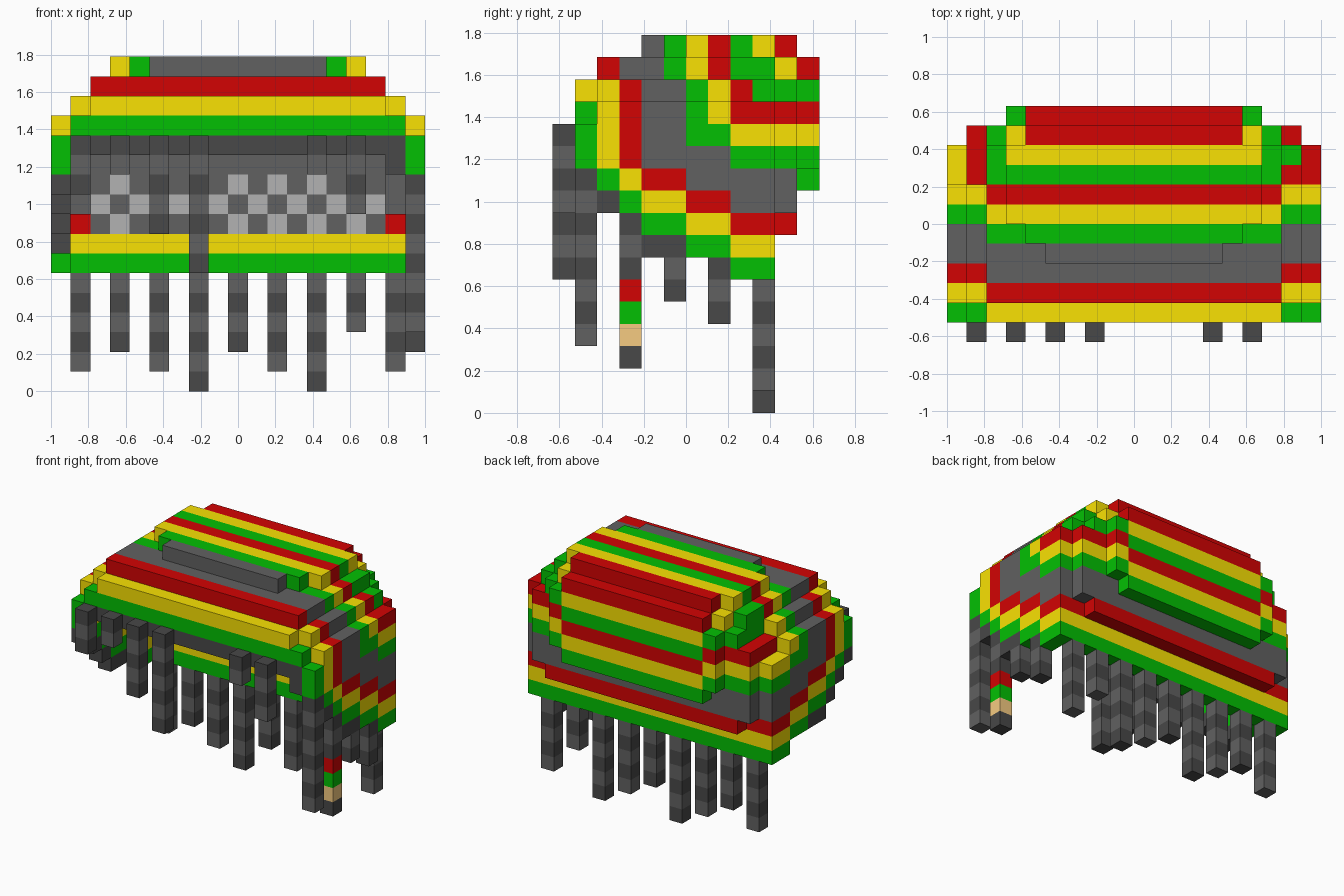
import bpy, bmesh

if "Cube" in bpy.data.objects:
    bpy.data.objects.remove(bpy.data.objects["Cube"])

V = 2 / 19                                  # voxel size: 19 wide, 12 deep, 17 high
COLORS = {'R': (.65, .001, .001, 1), 'Y': (.95, .76, .001, 1), 'G': (.001, .53, .001, 1),
          '-': (.12, .12, .12, 1), 'd': (.065, .065, .065, 1), 'l': (.45, .45, .45, 1),
          't': (.92, .60, .22, 1)}
NAMES = {'R': 'red', 'Y': 'yellow', 'G': 'green', '-': 'grey', 'd': 'dark_grey', 'l': 'light_grey', 't': 'tan'}
KEYS = list(COLORS)
MATS = []
for k in KEYS:
    m = bpy.data.materials.new(NAMES[k])
    m.diffuse_color = COLORS[k]
    m.use_nodes = True
    m.node_tree.nodes["Principled BSDF"].inputs["Base Color"].default_value = m.diffuse_color
    MATS.append(m)

cells = {}                                  # (x, y, z) -> (part, colour)


def fill(part, xs, ys, zs, col):
    """Fill inclusive index ranges with one colour."""
    for x in range(xs[0], xs[1] + 1):
        for y in range(ys[0], ys[1] + 1):
            for z in range(zs[0], zs[1] + 1):
                cells[x, y, z] = (part, col)


def sym(part, x, y, z, col):
    """One voxel and its mirror image."""
    for i in (x, 18 - x):
        cells[i, y, z] = (part, col)


def lock(x, y, z0, z1):
    """Hanging strand with alternating shades."""
    for z in range(z0, z1 + 1):
        cells[x, y, z] = ('hair_locks', '-' if (z + (y == 5)) % 2 else 'd')


def build(part):
    """Mesh the exposed voxel faces of a part, then merge flat areas."""
    bm = bmesh.new()
    for c, (p, col) in cells.items():
        if p != part:
            continue
        for ax in range(3):
            for s in (-1, 1):
                n = list(c)
                n[ax] += s
                if tuple(n) in cells:
                    continue
                a, b = (ax + 1) % 3, (ax + 2) % 3
                quad = []
                for da, db in ((0, 0), (1, 0), (1, 1), (0, 1))[::s]:
                    q = list(c)
                    q[ax] += (s + 1) // 2
                    q[a] += da
                    q[b] += db
                    quad.append(bm.verts.new(((q[0] - 9.5) * V, (q[1] - 6) * V, q[2] * V)))
                bm.faces.new(quad).material_index = KEYS.index(col)
    bmesh.ops.remove_doubles(bm, verts=bm.verts, dist=1e-4)
    bmesh.ops.dissolve_limit(bm, angle_limit=.01, verts=bm.verts, edges=bm.edges, delimit={'MATERIAL'})
    me = bpy.data.meshes.new(part)
    bm.to_mesh(me)
    bm.free()
    for m in MATS:
        me.materials.append(m)
    bpy.context.collection.objects.link(bpy.data.objects.new(part, me))


# Side walls: stripes running front to back, (height, first depth index, colours)
for z, y0, row in ((13, 2, 'YR--GYRR'), (12, 1, 'GYR--GGYY'), (11, 1, 'GYR----GG'), (10, 2, 'GYRR----'),
                   (9, 3, 'GYYRR--'), (8, 4, 'GGYYRR'), (7, 6, 'GGYY'), (6, 8, 'GG')):
    for i, col in enumerate(row):
        sym('hat_sides', 0, y0 + i, z, col)

# Stepped shoulders between the sides and the crown
for i, col in enumerate('YR--GYRG'):
    sym('hat_crown', 1, 2 + i, 14, col)
for i, col in enumerate('R--GYRGG'):
    sym('hat_crown', 2, 2 + i, 15, col)
# The left rear shoulder is one step lower
for y in (8, 9):
    del cells[0, y, 13], cells[1, y, 14]
    cells[1, y, 13] = ('hat_crown', 'R')
    cells[2, y, 14] = ('hat_crown', 'G')

# Crown: stripes across the width
fill('hat_crown', (3, 15), (2, 2), (15, 15), 'R')
fill('hat_crown', (3, 15), (3, 4), (15, 15), '-')
fill('hat_crown', (3, 15), (5, 5), (15, 15), 'G')
fill('hat_crown', (5, 13), (4, 4), (16, 16), '-')
fill('hat_crown', (4, 14), (5, 5), (16, 16), 'G')
for y, col in zip(range(6, 10), 'YRGY'):
    fill('hat_crown', (3, 15), (y, y), (16, 16), col)
fill('hat_crown', (4, 14), (10, 10), (16, 16), 'R')

# Front hem
fill('hat_front', (1, 17), (1, 1), (13, 13), 'G')
fill('hat_front', (2, 16), (1, 1), (14, 14), 'Y')

# Back wall and the bulge behind it
fill('hat_back', (0, 18), (9, 9), (6, 6), 'G')
fill('hat_back', (0, 18), (9, 9), (7, 7), 'Y')
sym('hat_back', 1, 9, 8, 'R')
fill('hat_back', (2, 16), (10, 10), (8, 8), 'R')
for z, col in zip(range(9, 14), '--GYR'):
    fill('hat_back', (1, 17), (10, 10), (z, z), col)
fill('hat_back', (2, 16), (10, 10), (14, 14), 'G')
fill('hat_back', (3, 15), (10, 10), (15, 15), 'Y')
for z, col in zip(range(10, 16), 'GYRGYR'):
    fill('hat_back', (4, 14), (11, 11), (z, z), col)
for z, col in zip(range(11, 15), 'GYRG'):
    sym('hat_back', 3, 11, z, col)

# Checkered lining seen through the front opening
for x in range(2, 17):
    for z in range(8, 13):
        cells[x, 9, z] = ('lining', 'l' if z < 11 and (x + z) % 2 else '-')

# Dark hairline under the hem, stepping down both sides
fill('hairline', (1, 17), (1, 1), (12, 12), 'd')
cells[17, 1, 11] = ('hairline', 'd')
for y, z in ((1, 10), (2, 9), (3, 8), (4, 7), (5, 7)):
    sym('hairline', 0, y, z, 'd')

# Front locks
for x, z in ((1, 10), (3, 11), (5, 8), (7, 6), (13, 11), (15, 9)):
    lock(x, 0, z, 12)
# Back locks
for x, z in zip(range(1, 18, 2), (1, 2, 1, 0, 2, 1, 0, 3, 1)):
    lock(x, 9, z, 5)
# Long locks on the right side
for y, z0, z1 in ((1, 3, 9), (3, 2, 7), (5, 5, 6), (7, 4, 6)):
    lock(18, y, z0, z1)
# Beads on the right lock
for z, col in ((5, 'R'), (4, 'G'), (3, 't')):
    cells[18, 3, z] = ('beads', col)

for part in sorted({p for p, _ in cells.values()}):
    build(part)
